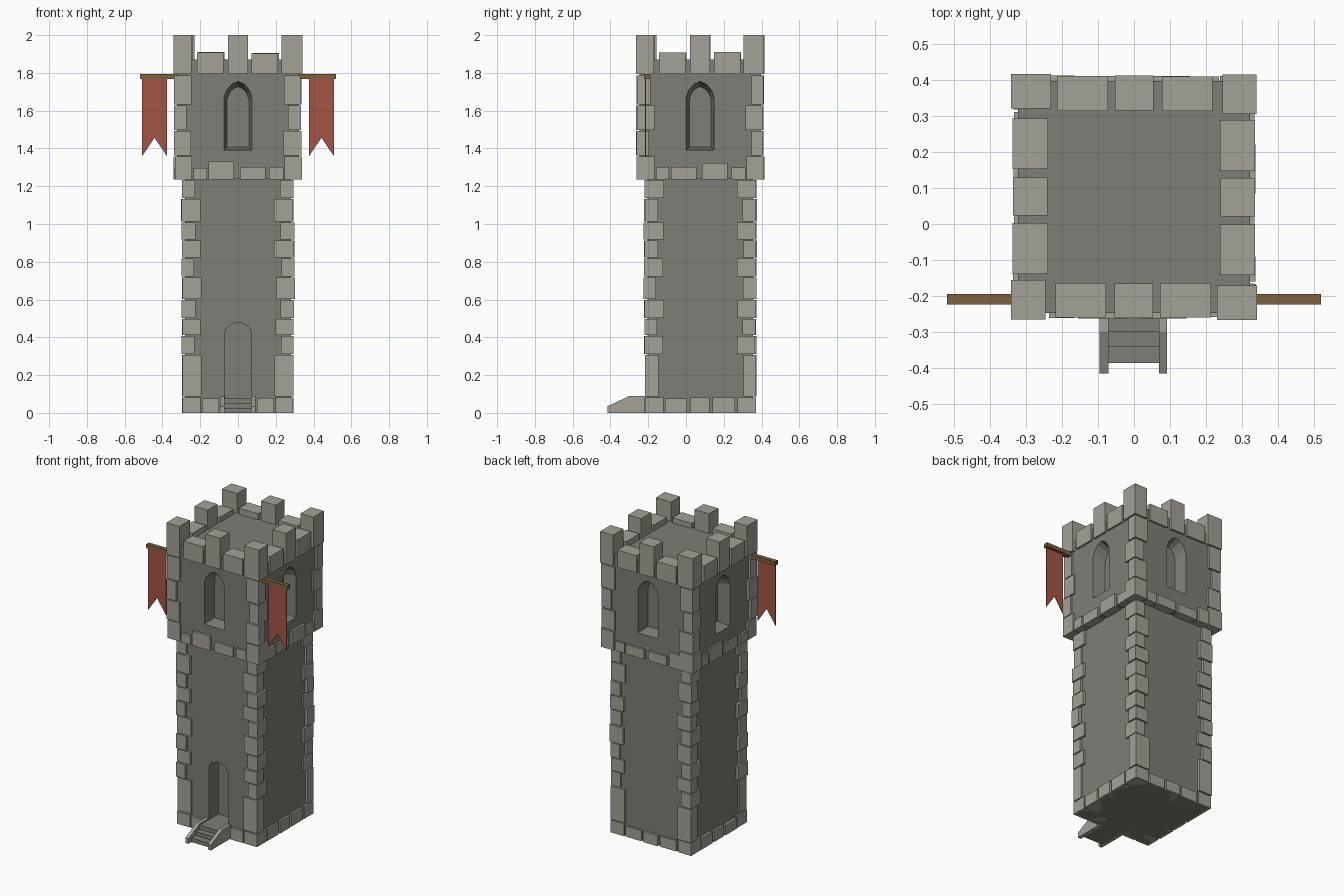
import bpy, bmesh, random
from math import pi
from mathutils import Matrix, Vector

random.seed(4)
cube = bpy.data.objects.get("Cube")
if cube:
    bpy.data.objects.remove(cube)

CY = 0.075                      # tower centre along y
LOW, HIGH = 0.28, 0.322         # half widths of the two wall blocks


def material(name, r, g, b):
    m = bpy.data.materials.new(name)
    m.use_nodes = True
    m.diffuse_color = (r, g, b, 1)
    m.node_tree.nodes["Principled BSDF"].inputs["Base Color"].default_value = (r, g, b, 1)
    return m


LIGHT = material("light stone", 0.36, 0.36, 0.31)
WALL = material("wall stone", 0.205, 0.21, 0.18)
RED = material("red cloth", 0.37, 0.09, 0.06)
WOOD = material("brown wood", 0.21, 0.12, 0.05)


def finish(name, bm, mat):
    bmesh.ops.recalc_face_normals(bm, faces=bm.faces)
    mesh = bpy.data.meshes.new(name)
    bm.to_mesh(mesh)
    bm.free()
    mesh.materials.append(mat)
    ob = bpy.data.objects.new(name, mesh)
    bpy.context.collection.objects.link(ob)
    return ob


def turn(k):
    """Quarter turns around the tower axis; turn 0 is the front."""
    return Matrix.Translation((0, CY, 0)) @ Matrix.Rotation(k * pi / 2, 4, 'Z')


def box(bm, x0, x1, y0, y1, z0, z1, mat=Matrix()):
    size = Matrix.Diagonal((x1 - x0, y1 - y0, z1 - z0, 1))
    mid = Matrix.Translation(((x0 + x1) / 2, (y0 + y1) / 2, (z0 + z1) / 2))
    bmesh.ops.create_cube(bm, size=1, matrix=mat @ mid @ size)


def prism(bm, rings, mat=Matrix()):
    """Closed solid between two matching rings of points."""
    a, b = [[bm.verts.new(mat @ Vector(p)) for p in ring] for ring in rings]
    n = len(a)
    bm.faces.new(a)
    bm.faces.new(b[::-1])
    for i in range(n):
        bm.faces.new((a[i], b[i], b[(i + 1) % n], a[(i + 1) % n]))


def arch(w, z0, spring, apex, y):
    half = [(1, 0), (0.82, 0.45), (0.45, 0.83)]
    right = [(w * u, y, spring + (apex - spring) * v) for u, v in half]
    left = [(-x, y, z) for x, y, z in right[::-1]]
    return [(-w, y, z0), (w, y, z0)] + right + [(0, y, apex)] + left


def carve(ob, cutter):
    mod = ob.modifiers.new("opening", 'BOOLEAN')
    mod.operation, mod.solver, mod.object = 'DIFFERENCE', 'EXACT', cutter
    bpy.context.view_layer.objects.active = ob
    bpy.ops.object.modifier_apply(modifier=mod.name)
    bpy.data.objects.remove(cutter)


def jit(a=0.005):
    return random.uniform(-a, a)


# Wall blocks
bm = bmesh.new()
box(bm, -LOW, LOW, CY - LOW, CY + LOW, 0, 1.25)
lower_wall = finish("lower_wall", bm, WALL)
bm = bmesh.new()
box(bm, -HIGH, HIGH, CY - HIGH, CY + HIGH, 1.24, 1.87)
upper_wall = finish("upper_wall", bm, WALL)

# Doorway recess
bm = bmesh.new()
prism(bm, [arch(0.07, 0.08, 0.43, 0.48, y) for y in (-LOW - 0.05, -LOW + 0.1)], turn(0))
carve(lower_wall, finish("door_cutter", bm, WALL))

# Tapered window recess on every side
bm = bmesh.new()
for k in range(4):
    prism(bm, [arch(0.075, 1.39, 1.67, 1.757, -HIGH - 0.005),
               arch(0.057, 1.408, 1.66, 1.727, -HIGH + 0.08)], turn(k))
carve(upper_wall, finish("window_cutter", bm, WALL))


# Corner stones, alternately long on one side and then the other
def corner_stones(name, levels, out, long, short):
    bm = bmesh.new()
    for k in range(4):
        for i, (z0, z1) in enumerate(zip(levels, levels[1:])):
            a, b = (long, short) if (i + k) % 2 else (short, long)
            if i == 0:
                a = b = long
            o = out + jit(0.004)
            box(bm, -o, -o + a + jit(), -o + jit(0.002), -o + b + jit(),
                z0 + 0.003 * (i > 0), z1 - 0.003, turn(k))
    return finish(name, bm, LIGHT)


corner_stones("lower_corner_stones",
              [0, 0.085, 0.31, 0.41, 0.5, 0.6, 0.72, 0.82, 0.915, 1.01, 1.135, 1.235],
              0.296, 0.1, 0.07)
corner_stones("upper_corner_stones", [1.235, 1.36, 1.495, 1.63, 1.79], 0.337, 0.095, 0.068)

# Base course and the course under the upper storey
base = bmesh.new()
ring = bmesh.new()
for k in range(4):
    spans = [(-0.19, -0.1), (0.1, 0.19)] if k == 0 else [(-0.185, -0.07), (-0.055, 0.05), (0.065, 0.185)]
    for x0, x1 in spans:
        box(base, x0, x1, -0.294 + jit(0.003), -0.2, 0, 0.075 + jit(0.008), turn(k))
    tall = k % 3 + 1
    for i, (x0, x1) in enumerate([(-0.235, -0.165), (-0.155, -0.02), (0.01, 0.145), (0.165, 0.24)]):
        top = 1.327 if i == tall else 1.3
        box(ring, x0, x1, -0.336 + jit(0.003), -0.25, 1.235, top + jit(0.004), turn(k))
finish("base_course", base, LIGHT)
finish("overhang_course", ring, LIGHT)

# Battlements: tall corners and middles, low blocks between
bm = bmesh.new()
for k in range(4):
    m = turn(k)
    o = 0.34 + jit(0.002)
    box(bm, -o, -0.245, -o, -0.23, 1.793, 2.0, m)
    box(bm, -0.054, 0.052, -0.336, -0.24, 1.793, 2.0, m)
    for x0, x1 in [(-0.217, -0.077), (0.072, 0.213)]:
        box(bm, x0, x1, -0.336 + jit(0.002), -0.238, 1.793, 1.907 + jit(0.004), m)
finish("battlements", bm, LIGHT)

# Entrance steps
bm = bmesh.new()
for y0, y1, top in [(-0.385, -0.34, 0.027), (-0.34, -0.3, 0.053), (-0.3, -0.19, 0.08)]:
    box(bm, -0.072, 0.07, y0, y1, 0, top)
finish("entrance_steps", bm, WALL)

# Sloping side walls of the steps
bm = bmesh.new()
side = [(-0.2, 0), (-0.415, 0), (-0.415, 0.035), (-0.3, 0.09), (-0.2, 0.09)]
for x0, x1 in [(-0.095, -0.071), (0.069, 0.092)]:
    prism(bm, [[(x, y, z) for y, z in side] for x in (x0, x1)])
finish("step_side_walls", bm, LIGHT)

# Banner poles and swallow-tailed banners
cloth = [(0.377, 1.78), (0.507, 1.78), (0.507, 1.36), (0.442, 1.457), (0.377, 1.36)]
for s, label in [(1, "left"), (-1, "right")]:
    bm = bmesh.new()
    x0, x1 = sorted((s * 0.3, s * 0.518))
    box(bm, x0, x1, -0.223, -0.194, 1.768, 1.794)
    finish(label + "_banner_pole", bm, WOOD)
    bm = bmesh.new()
    prism(bm, [[(s * x, y, z) for x, z in cloth] for y in (-0.218, -0.213)])
    finish(label + "_banner", bm, RED)
